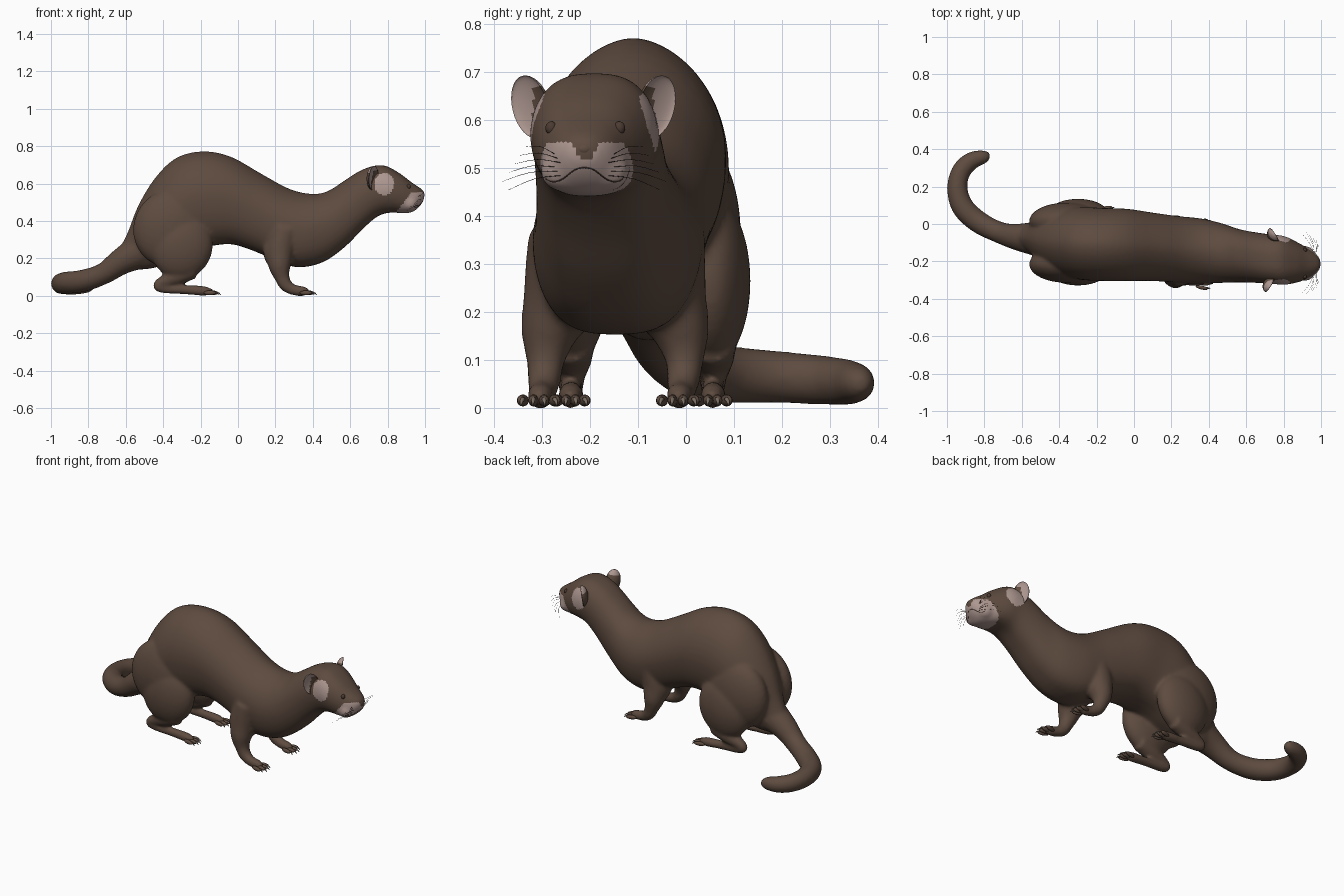
import bpy, bmesh, math
from mathutils import Vector, Matrix
from mathutils.bvhtree import BVHTree

if "Cube" in bpy.data.objects:
    bpy.data.objects.remove(bpy.data.objects["Cube"])


def material(name, rgb):
    m = bpy.data.materials.new(name)
    m.use_nodes = True
    m.diffuse_color = (*rgb, 1)
    bsdf = m.node_tree.nodes["Principled BSDF"]
    bsdf.inputs["Base Color"].default_value = (*rgb, 1)
    bsdf.inputs["Roughness"].default_value = 0.8
    return m


FUR = material("brown fur", (0.11, 0.07, 0.05))
PINK = material("pale pink skin", (0.42, 0.31, 0.28))
DARK = material("dark whisker", (0.02, 0.015, 0.012))
CLAW = material("claw grey", (0.2, 0.16, 0.13))
EYE = material("dark brown eye", (0.07, 0.043, 0.032))


def finish(name, bm, *mats):
    """Turn a bmesh into a smooth-shaded object."""
    me = bpy.data.meshes.new(name)
    bmesh.ops.recalc_face_normals(bm, faces=bm.faces)
    for f in bm.faces:
        f.smooth = True
    bm.to_mesh(me)
    bm.free()
    for m in mats:
        me.materials.append(m)
    ob = bpy.data.objects.new(name, me)
    bpy.context.collection.objects.link(ob)
    return ob


def spline(rows, steps):
    """Catmull-Rom samples through rows of numbers."""
    rows = [Vector(r) for r in rows]
    out = []
    for i in range(len(rows) - 1):
        a, b, c, d = (rows[min(max(i + k, 0), len(rows) - 1)] for k in (-1, 0, 1, 2))
        for s in range(steps):
            t = s / steps
            out.append(b + (c - a) * (t / 2) + (a * 2 - b * 5 + c * 4 - d) * (t * t / 2)
                       + (b * 3 - a - c * 3 + d) * (t ** 3 / 2))
    return out + [rows[-1]]


def loft(bm, rings, sides):
    """Skin rings of points."""
    loops = [[bm.verts.new(p) for p in ring] for ring in rings]
    for p, q in zip(loops, loops[1:]):
        for k in range(sides):
            j = (k + 1) % sides
            bm.faces.new((p[k], p[j], q[j], q[k]))
    bm.faces.new(loops[0][::-1])
    bm.faces.new(loops[-1])


def turn(sides):
    return [2 * math.pi * k / sides for k in range(sides)]


def tube(bm, path, steps=5, sides=16):
    """Round tube along (x, y, z, radius) points."""
    pts = spline(path, steps)
    rings, u = [], None
    for i, p in enumerate(pts):
        t = (pts[min(i + 1, len(pts) - 1)] - pts[max(i - 1, 0)]).xyz.normalized()
        u = (u - t * u.dot(t)).normalized() if u else t.orthogonal().normalized()
        v = t.cross(u)
        rings.append([p.xyz + (u * math.cos(a) + v * math.sin(a)) * p.w for a in turn(sides)])
    loft(bm, rings, sides)


def torso_ring(a, b, c, d, y, w, sides=40):
    """Cross-section with a full belly; domed over the back, squarer over the head."""
    centre = Vector(((a + c) / 2, y, (b + d) / 2))
    up = Vector(((a - c) / 2, 0, (b - d) / 2))
    top = 1.15 - .4 * min(max((centre.x - .3) / .4, 0), 1)
    ring = []
    for ang in turn(sides):
        co, si = math.cos(ang), math.sin(ang)
        width = math.copysign(abs(co) ** (top if si > 0 else .68), co)
        ring.append(centre + up * si + Vector((0, w * width, 0)))
    return ring


def ball(bm, centre, radii, rot=Matrix(), seg=20):
    mat = Matrix.Translation(centre) @ rot @ Matrix.Diagonal((*radii, 1))
    bmesh.ops.create_uvsphere(bm, u_segments=seg, v_segments=seg // 2 + 2, radius=1, matrix=mat)


# Body, neck and head: top x, top z, bottom x, bottom z, centre y, half width
TORSO = [
    (-.64, .24, -.55, .14, -.07, .055), (-.59, .34, -.47, .145, -.075, .09),
    (-.53, .49, -.38, .17, -.09, .145), (-.44, .635, -.28, .21, -.1, .182),
    (-.33, .738, -.2, .25, -.105, .195), (-.19, .773, -.12, .27, -.11, .195),
    (-.04, .745, -.03, .275, -.112, .193), (.13, .65, .07, .245, -.122, .183),
    (.28, .57, .18, .20, -.135, .178), (.40, .545, .31, .153, -.145, .175),
    (.48, .56, .45, .178, -.155, .16), (.56, .61, .57, .26, -.17, .142),
    (.64, .662, .67, .36, -.18, .135), (.72, .694, .75, .427, -.188, .132),
    (.79, .695, .82, .445, -.195, .13), (.865, .655, .88, .441, -.205, .108),
    (.92, .613, .925, .445, -.21, .085), (.96, .586, .955, .463, -.212, .067),
    (.985, .568, .977, .485, -.213, .046), (.999, .551, .994, .512, -.213, .022)]
bm = bmesh.new()
loft(bm, [torso_ring(*row) for row in spline(TORSO, 4)], 40)

# Curled tail
tube(bm, [(-.5, -.08, .25, .1), (-.62, -.07, .186, .073), (-.72, -.045, .118, .058),
          (-.83, .01, .08, .06), (-.915, .09, .07, .06), (-.945, .19, .065, .055),
          (-.925, .28, .059, .052), (-.87, .337, .054, .048), (-.8, .36, .052, .036),
          (-.77, .367, .05, .015)])

# Legs and whisker pads, one pair per pass
fore_toes, hind_toes = [], []
for s in (-1, 1):
    fy, hy = -.148 + s * .145, -.092 + s * .148
    tube(bm, [(.25, -.145 + s * .105, .36, .08), (.225, fy - s * .034, .25, .08),
              (.223, fy - s * .008, .16, .061), (.235, fy, .1, .041), (.258, fy - .003, .055, .035),
              (.3, fy - .008, .031, .029), (.35, fy - .012, .025, .027),
              (.38, fy - .012, .02, .014)])
    ball(bm, (.22, fy - s * .035, .235), (.085, .072, .1), seg=24)
    ball(bm, (-.3, -.097 + s * .147, .265), (.165, .085, .18), Matrix.Rotation(.3, 4, "Y"), 28)
    ball(bm, (-.36, -.1 + s * .115, .36), (.2, .1, .21), Matrix.Rotation(.4, 4, "Y"), 28)
    tube(bm, [(-.24, hy, .14, .05), (-.32, hy, .105, .045), (-.4, hy, .075, .033),
              (-.428, hy, .05, .027), (-.38, hy, .037, .025), (-.27, hy, .032, .025),
              (-.18, hy, .026, .027), (-.135, hy, .022, .014)])
    ball(bm, (.918, -.211 + s * .046, .495), (.048, .048, .044))
    fore_toes.append((.38, fy - .014))
    hind_toes.append((-.133, hy))
raw = finish("body_source", bm)
remesh = raw.modifiers.new("fuse", "REMESH")
remesh.mode, remesh.voxel_size = "VOXEL", 0.009
soft = raw.modifiers.new("soften", "SMOOTH")
soft.factor, soft.iterations = 0.5, 12
fused = bpy.data.meshes.new_from_object(raw.evaluated_get(bpy.context.evaluated_depsgraph_get()))
bpy.data.objects.remove(raw)

# Fused body with pale muzzle and cheek patches
bm = bmesh.new()
bm.from_mesh(fused)
for f in bm.faces:
    x, y, z = f.calc_center_median()
    side = abs(y + .21)
    muzzle = x > .848 + (z - .45) * .75 and z < .556 - .3 * max(0, side - .06)
    bridge = z > .52 and side < .01 + (z - .52) * .6
    cheek = ((x - .783) / .052) ** 2 + ((z - .597) / .06) ** 2 < 1 and abs(y + .2) > .08
    f.material_index = int((muzzle and not bridge) or cheek)
tree = BVHTree.FromBMesh(bm)
finish("body", bm, FUR, PINK)


def on_face(y, z):
    """Point of the face surface seen from ahead."""
    return tree.ray_cast(Vector((2, y, z)), Vector((-1, 0, 0)))[0] or Vector((.93, y, z))


# Cupped ears, pale along the outer half and the tip
for s, name in ((-1, "right_ear"), (1, "left_ear")):
    bm = bmesh.new()
    ball(bm, (0, 0, 0), (1, 1, 1), seg=28)
    for f in bm.faces:
        c = f.calc_center_median()
        f.material_index = int(c.z > .6 or (c.x > 0 and c.y * s + .5 * c.z > 0))
    for v in bm.verts:
        if v.co.x > 0:
            v.co.x *= -.35
    bm.transform(Matrix.Translation((.738 + s * .012, -.193 + s * .132, .628))
                 @ Matrix.Rotation(-s * .25, 4, "X") @ Matrix.Rotation(s * .6, 4, "Z")
                 @ Matrix.Diagonal((.035, .045, .067, 1)))
    finish(name, bm, FUR, PINK)

# Eyes
for s, name in ((-1, "right_eye"), (1, "left_eye")):
    bm = bmesh.new()
    ball(bm, on_face(-.21 + s * .071, .584) - Vector((.004, 0, 0)), (.011, .012, .014))
    finish(name, bm, EYE)

# Nose
bm = bmesh.new()
ball(bm, (.984, -.213, .54), (.014, .02, .014))
finish("nose", bm, FUR)

# Mouth line
bm = bmesh.new()
for s in (-1, 1):
    line = [(0, .502), (.02, .497), (.045, .478), (.065, .472), (.08, .478)]
    tube(bm, [(*on_face(-.212 + s * d, z), .0015) for d, z in line], 3, 6)
finish("mouth_line", bm, EYE)

# Whiskers
bm = bmesh.new()
for s in (-1, 1):
    for k in range(6):
        root = on_face(-.212 + s * (.05 + .006 * (k % 3)), .485 + .009 * k)
        reach = .17 - .012 * abs(k - 1)
        tip = Vector((.9 + .018 * k, -.212 + s * reach, .455 + .018 * k))
        mid = (root + tip) / 2 + Vector((.01, 0, .008))
        tube(bm, [(*root, .0007), (*mid, .0006), (*tip, .0003)], 3, 5)
finish("whiskers", bm, DARK)

# Toes and claws
for feet, label, gap in ((fore_toes, "fore", .022), (hind_toes, "hind", .019)):
    toes, claws = bmesh.new(), bmesh.new()
    for x, y in feet:
        for k in range(4):
            off = k - 1.5
            ahead = x - .006 * off * off
            ty = y + off * gap
            ball(toes, (ahead - .004, ty, .016), (.034, .0105, .0125),
                 Matrix.Rotation(off * .15, 4, "Z"), 12)
            tube(claws, [(ahead + .02, ty, .019, .005), (ahead + .033, ty + off * .002, .014, .0035),
                         (ahead + .042, ty + off * .003, .005, .001)], 3, 8)
    finish(label + "_toes", toes, FUR)
    finish(label + "_claws", claws, CLAW)
